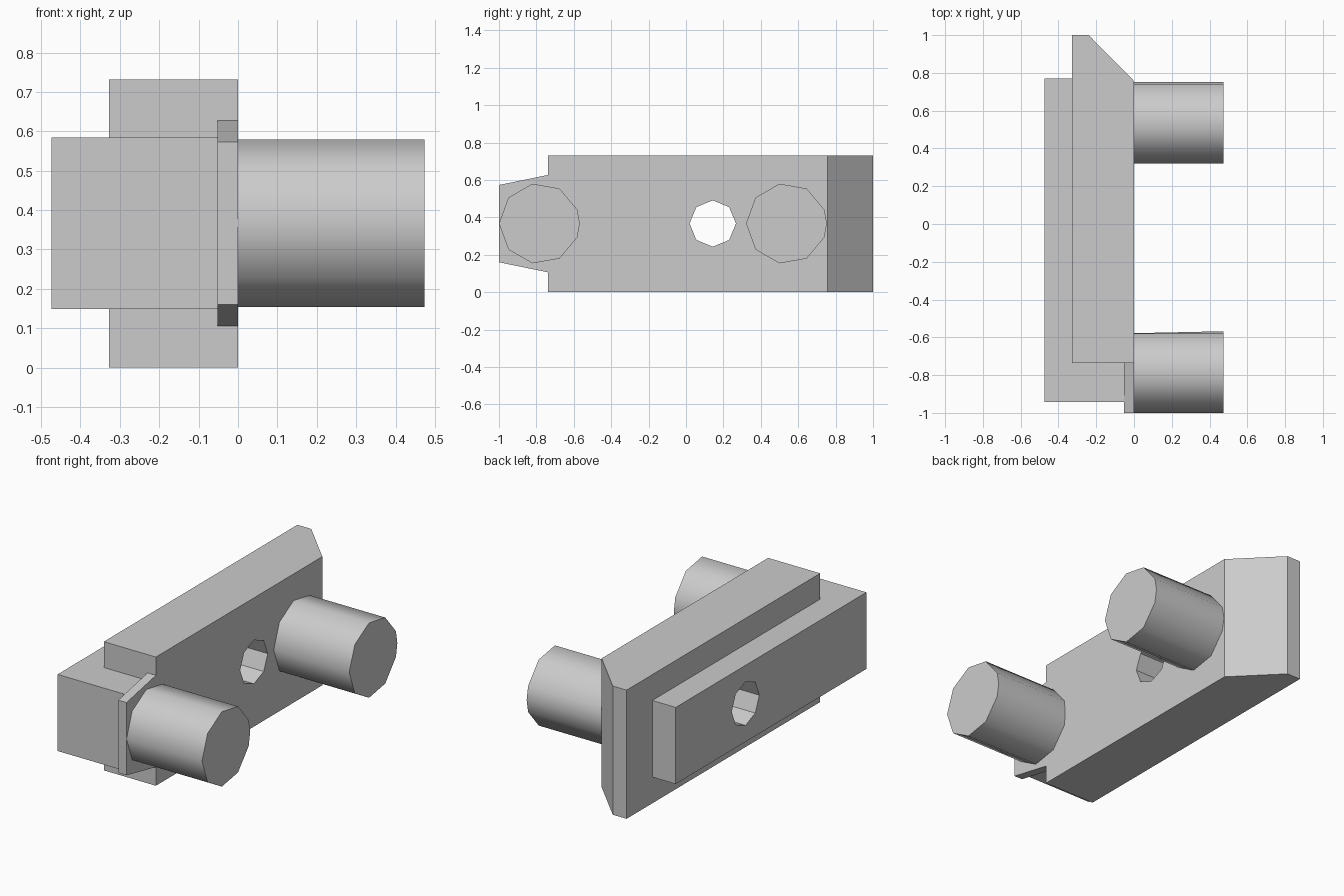
import bpy, bmesh
from math import cos, sin, radians

if "Cube" in bpy.data.objects:
    bpy.data.objects.remove(bpy.data.objects["Cube"])

MID = 0.367   # mid height of the whole fitting


def loft(name, start, end):
    """Closed solid between two matching point loops."""
    n = len(start)
    me = bpy.data.meshes.new(name)
    faces = [tuple(range(n)), tuple(range(n, 2 * n))]
    faces += [(i, (i + 1) % n, n + (i + 1) % n, n + i) for i in range(n)]
    me.from_pydata(start + end, [], faces)
    bm = bmesh.new()
    bm.from_mesh(me)
    bmesh.ops.recalc_face_normals(bm, faces=bm.faces)
    bm.to_mesh(me)
    bm.free()
    ob = bpy.data.objects.new(name, me)
    bpy.context.collection.objects.link(ob)
    return ob


def prism_z(name, xy, z0, z1):
    return loft(name, [(x, y, z0) for x, y in xy], [(x, y, z1) for x, y in xy])


def prism_x(name, yz, x0, x1):
    return loft(name, [(x0, y, z) for y, z in yz], [(x1, y, z) for y, z in yz])


def smooth(ob, angle):
    bpy.ops.object.select_all(action='DESELECT')
    ob.select_set(True)
    bpy.context.view_layer.objects.active = ob
    bpy.ops.object.shade_smooth_by_angle(angle=radians(angle))


def combine(target, other, operation):
    mod = target.modifiers.new(operation.lower(), 'BOOLEAN')
    mod.operation, mod.solver, mod.object = operation, 'EXACT', other
    bpy.context.view_layer.objects.active = target
    bpy.ops.object.modifier_apply(modifier=mod.name)
    bpy.data.objects.remove(other)


# Main plate with one bevelled end
plate = prism_z("plate", [(-0.327, -0.737), (0, -0.737), (0, 0.757),
                          (-0.24, 1), (-0.327, 1)], 0, 0.731)

# Narrower bar running along the back and out past the front end
bar = prism_z("back_bar", [(-0.474, -0.942), (-0.052, -0.942),
                           (-0.052, 0.769), (-0.474, 0.769)], 0.149, 0.584)

# Thin tapered tongue at the front end
tongue = prism_x("tongue", [(-1, 0.16), (-0.737, 0.106),
                            (-0.737, 0.627), (-1, 0.573)], -0.052, 0)
combine(plate, bar, 'UNION')
combine(plate, tongue, 'UNION')

# Octagonal through hole
hole = prism_x("hole_cutter", [(0.143 + 0.124 * cos(radians(a)), MID + 0.124 * sin(radians(a)))
                               for a in range(0, 360, 45)], -0.6, 0.1)
combine(plate, hole, 'DIFFERENCE')


# Two low-sided pegs: nine sides plus a point on the rear edge
def peg(name, cy, base_tip):
    r = 0.216
    angles = [0] + [20 + 40 * i for i in range(9)]

    def ring(x, tip):
        return [(x, cy + (tip if a == 0 else r * cos(radians(a))),
                 MID + r * sin(radians(a))) for a in angles]
    smooth(loft(name, ring(0, base_tip), ring(0.474, r)), 50)


peg("front_peg", -0.784, 0.206)
peg("rear_peg", 0.537, 0.216)
